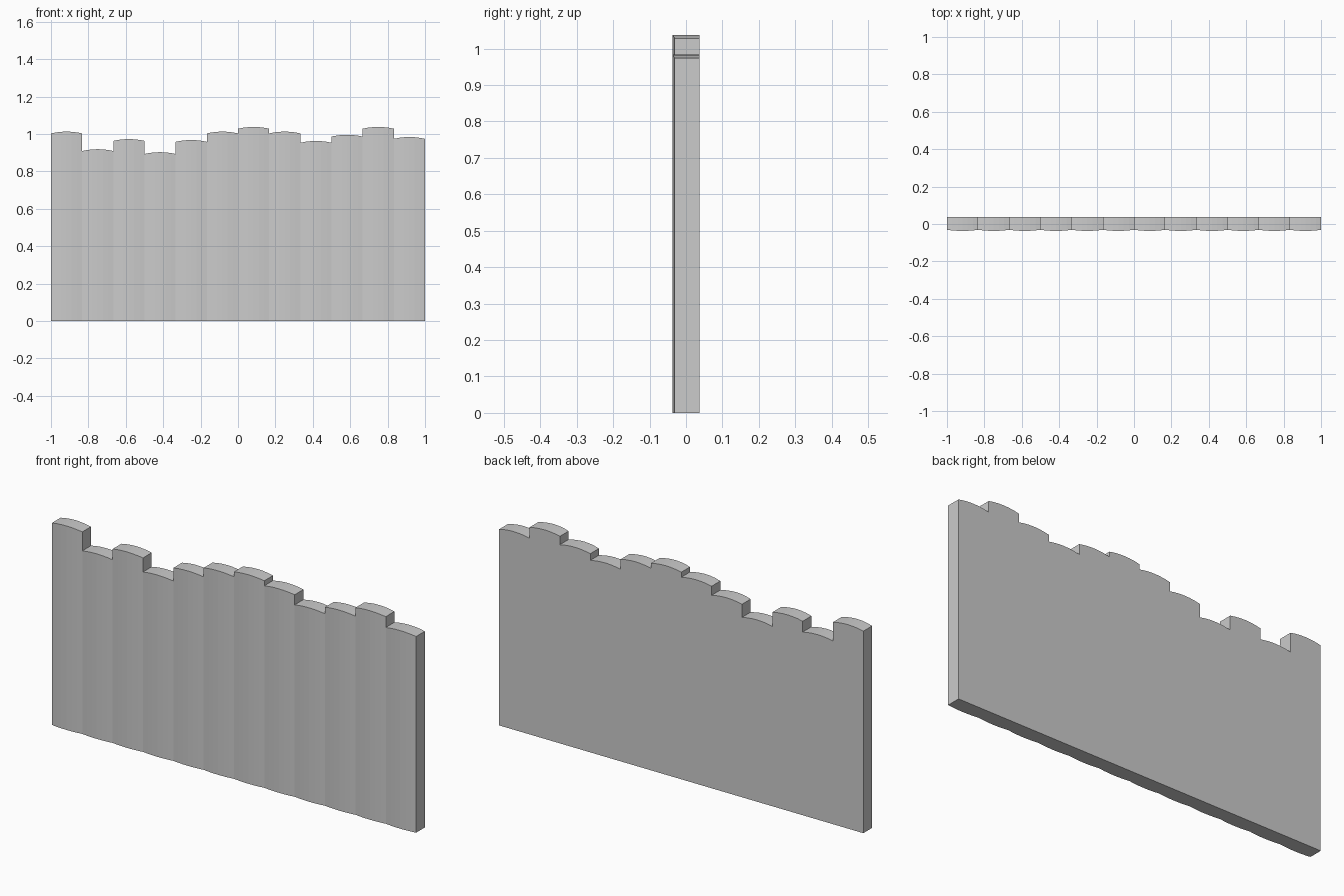
import bpy, bmesh

if "Cube" in bpy.data.objects:
    bpy.data.objects.remove(bpy.data.objects["Cube"])

# Height of each plank at its side edges, left to right
HEIGHTS = [1.003, 0.909, 0.963, 0.893, 0.958, 1.003,
           1.028, 1.003, 0.953, 0.986, 1.028, 0.974]
WIDTH = 2 / len(HEIGHTS)
HALF_DEPTH = 0.037
BULGE = 0.006      # front face crown
CROWN = 0.0095     # top edge crown
SEGMENTS = 6


def make_plank(index, height):
    x0 = -1 + index * WIDTH
    bm = bmesh.new()
    rings = []
    for i in range(SEGMENTS + 1):
        t = i / SEGMENTS
        arch = 1 - (2 * t - 1) ** 2
        x = x0 + t * WIDTH
        front = -HALF_DEPTH + BULGE * (1 - arch)
        top = height + CROWN * arch
        rings.append([bm.verts.new(p) for p in (
            (x, front, 0), (x, HALF_DEPTH, 0),
            (x, HALF_DEPTH, top), (x, front, top))])
    # front, back, top and bottom strips
    for a, b in zip(rings, rings[1:]):
        for k in range(4):
            n = (k + 1) % 4
            bm.faces.new((a[k], a[n], b[n], b[k]))
    # flat side ends
    bm.faces.new(rings[0])
    bm.faces.new(rings[-1])
    bmesh.ops.recalc_face_normals(bm, faces=bm.faces[:])
    name = f"fence_plank_{index + 1}"
    mesh = bpy.data.meshes.new(name)
    bm.to_mesh(mesh)
    bm.free()
    bpy.context.collection.objects.link(bpy.data.objects.new(name, mesh))


# Row of rounded planks
for index, height in enumerate(HEIGHTS):
    make_plank(index, height)
